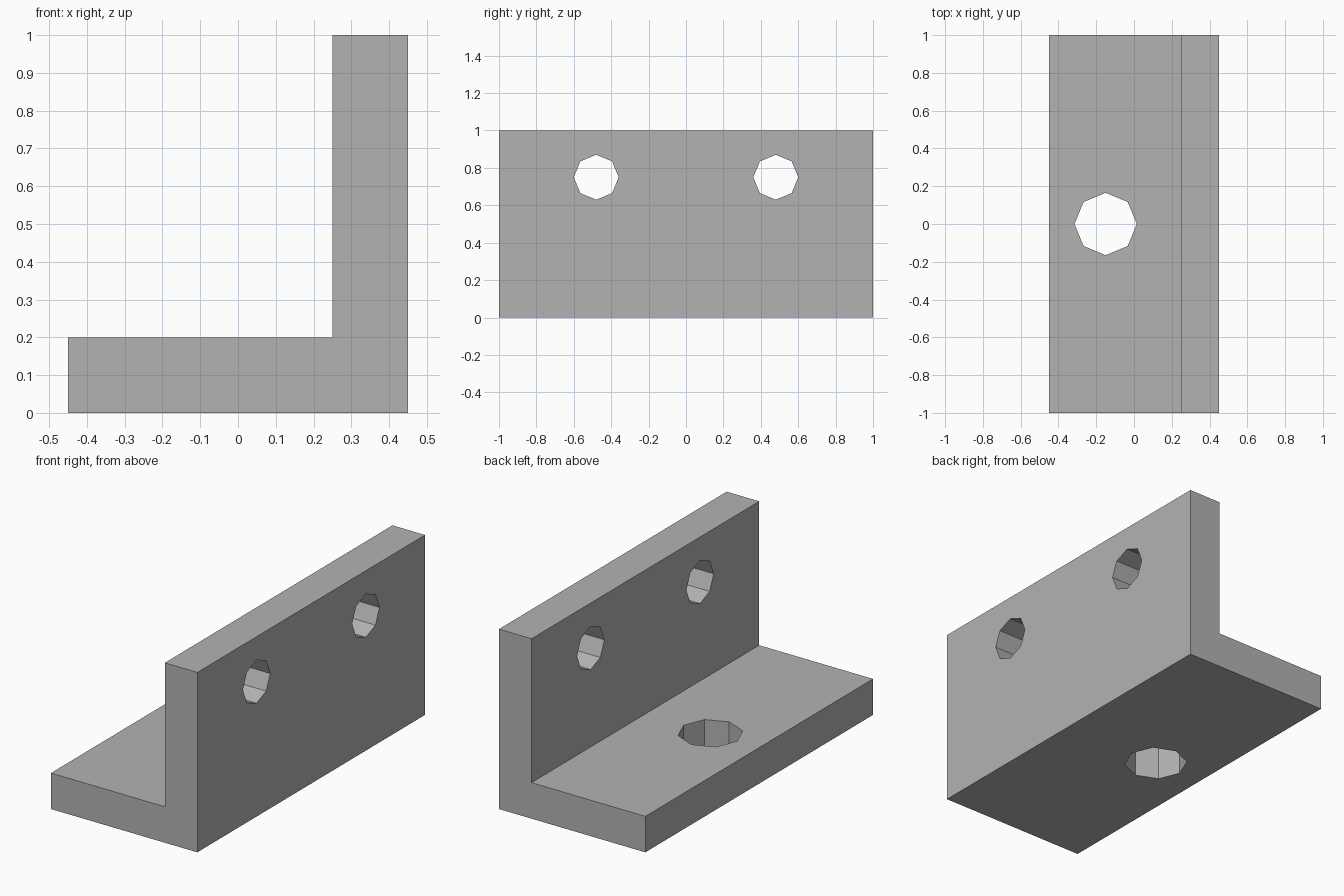
import bpy
import bmesh
from math import pi

if "Cube" in bpy.data.objects:
    bpy.data.objects.remove(bpy.data.objects["Cube"], do_unlink=True)

# Plain grey metal
grey = bpy.data.materials.new("grey_metal")
grey.use_nodes = True
color = (0.45, 0.45, 0.45, 1)
grey.diffuse_color = color
grey.node_tree.nodes["Principled BSDF"].inputs["Base Color"].default_value = color

# L-shaped section extruded along the length
profile = [(-0.45, 0), (0.45, 0), (0.45, 1), (0.25, 1), (0.25, 0.2), (-0.45, 0.2)]
bm = bmesh.new()
section = bm.faces.new([bm.verts.new((x, -1, z)) for x, z in profile])
extruded = bmesh.ops.extrude_face_region(bm, geom=[section])["geom"]
end_verts = [v for v in extruded if isinstance(v, bmesh.types.BMVert)]
bmesh.ops.translate(bm, verts=end_verts, vec=(0, 2, 0))
bmesh.ops.recalc_face_normals(bm, faces=bm.faces)
mesh = bpy.data.meshes.new("angle_bracket")
bm.to_mesh(mesh)
bm.free()
mesh.materials.append(grey)
bracket = bpy.data.objects.new("angle_bracket", mesh)
bpy.context.collection.objects.link(bracket)


def drill(name, location, radius, rotation=(0, 0, 0)):
    """Cut an eight-sided hole through the bracket."""
    bpy.ops.mesh.primitive_cylinder_add(vertices=8, radius=radius, depth=0.4,
                                        location=location, rotation=rotation)
    cutter = bpy.context.object
    cutter.name = name
    cutter.hide_render = True
    cutter.data.materials.append(grey)
    hole = bracket.modifiers.new(name, "BOOLEAN")
    hole.operation = "DIFFERENCE"
    hole.solver = "EXACT"
    hole.object = cutter
    bpy.context.view_layer.objects.active = bracket
    bpy.ops.object.modifier_apply(modifier=name)
    bpy.data.objects.remove(cutter, do_unlink=True)


# Two holes through the upright, one larger hole through the base
for side, y in (("front", -0.48), ("back", 0.48)):
    drill(side + "_wall_hole", (0.35, y, 0.75), 0.12, (0, pi / 2, 0))
drill("base_hole", (-0.15, 0, 0.1), 0.165)
